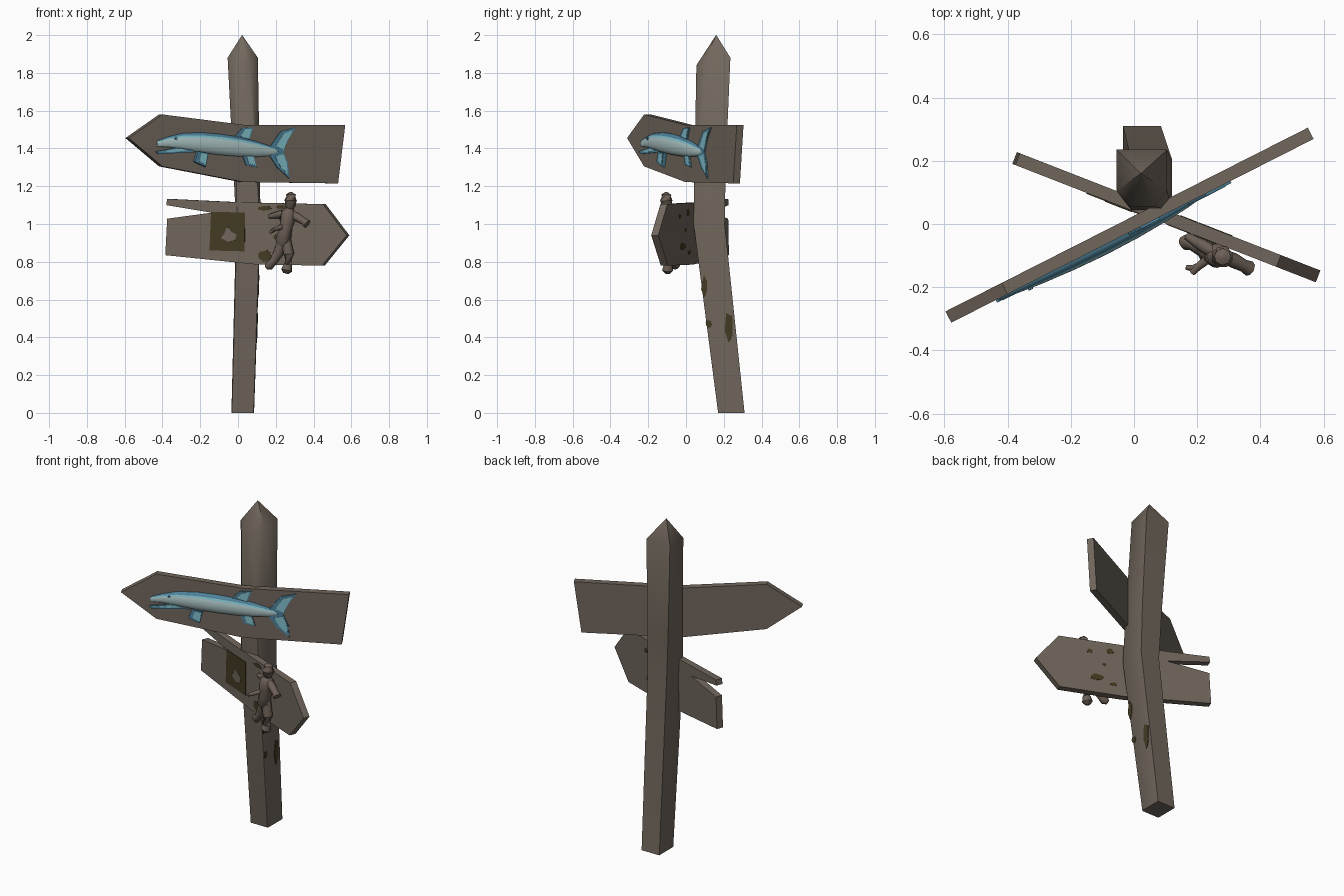
import bpy, bmesh, math, random
from mathutils import Vector

random.seed(4)
if "Cube" in bpy.data.objects:
    bpy.data.objects.remove(bpy.data.objects["Cube"])


def material(name, rgb):
    m = bpy.data.materials.new(name)
    m.use_nodes = True
    m.diffuse_color = (*rgb, 1)
    m.node_tree.nodes["Principled BSDF"].inputs["Base Color"].default_value = (*rgb, 1)
    return m


WOOD = material("weathered wood", (.165, .135, .108))
CARVED = material("carved wood", (.15, .115, .092))
MOSS = material("dark moss", (.056, .043, .016))
PALE = material("pale belly", (.43, .58, .58))
TEAL = material("light teal", (.22, .52, .6))
BLUE = material("slate blue", (.075, .22, .32))


def finish(name, bm, mats, smooth=None):
    bmesh.ops.recalc_face_normals(bm, faces=bm.faces)
    me = bpy.data.meshes.new(name)
    bm.to_mesh(me)
    bm.free()
    ob = bpy.data.objects.new(name, me)
    bpy.context.collection.objects.link(ob)
    for m in mats:
        me.materials.append(m)
    if smooth:
        bpy.ops.object.select_all(action='DESELECT')
        ob.select_set(True)
        bpy.context.view_layer.objects.active = ob
        bpy.ops.object.shade_smooth_by_angle(angle=math.radians(smooth))
    return ob


def loft(name, rings, mats, smooth=None, closed=True, rule=None):
    """Skin a list of equal-length rings and cap both ends."""
    bm = bmesh.new()
    vs = [[bm.verts.new(p) for p in r] for r in rings]
    n = len(rings[0])
    for a, b in zip(vs, vs[1:]):
        for i in range(n if closed else n - 1):
            j = (i + 1) % n
            f = bm.faces.new((a[i], a[j], b[j], b[i]))
            if rule:
                f.material_index = rule(i)
    bm.faces.new(vs[0])
    bm.faces.new(vs[-1])
    return finish(name, bm, mats, smooth)


def plane(y0, slope):
    """Map (x, z, depth in front) onto an upright board turned in plan."""
    n = Vector((slope, -1, 0)).normalized()
    return lambda x, z, d=0: Vector((x, y0 + slope * x, z)) + n * d


def plate(name, at, outline, d0, d1, mat):
    loft(name, [[at(x, z, d) for x, z in outline] for d in (d0, d1)], [mat])


def blob(cx, cz, rx, rz, n=11):
    pts = []
    for i in range(n):
        a, k = i * math.tau / n, random.uniform(.7, 1.1)
        pts.append((cx + rx * k * math.cos(a), cz + rz * k * math.sin(a)))
    return pts


def tube(name, pts, radii, mat, sides=8):
    pts = [Vector(p) for p in pts]
    rings = []
    for i, (p, r) in enumerate(zip(pts, radii)):
        t = pts[min(i + 1, len(pts) - 1)] - pts[max(i - 1, 0)]
        q = t.to_track_quat('Z', 'Y')
        rings.append([p + q @ Vector((r * math.cos(k * math.tau / sides),
                                      r * math.sin(k * math.tau / sides), 0)) for k in range(sides)])
    loft(name, rings, [mat], 50)


# Bent post: square foot, chamfered front corners toward the pointed top
def ring(x0, x1, y0, y1, c, z, zf):
    return [(x0, y1, z), (x1, y1, z), (x1, y0 + c, z), (x1 - c * .8, y0, zf),
            (x0 + c * .8, y0, zf), (x0, y0 + c, z)]


tip = [(.022 + .001 * math.cos(a), .16 + .001 * math.sin(a), 2)
       for a in (2.4, .7, -.3, -1.2, -1.9, -2.8)]
loft("post", [ring(-.035, .085, .17, .31, .004, 0, 0),
              ring(-.01, .12, .04, .205, .006, 1, 1),
              ring(-.025, .115, .045, .21, .02, 1.3, 1.3),
              ring(-.055, .105, .055, .235, .05, 1.88, 1.84), tip], [WOOD], 42)

# Upper sign pointing to the model's right
upper = plane(-.019, .507)
plate("upper_sign", upper, [(-.578, 1.455), (-.4, 1.58), (.03, 1.525), (.568, 1.525),
                            (.53, 1.215), (.03, 1.222), (-.4, 1.305)], 0, -.04, WOOD)

# Lower sign with a split end pointing to the model's left
lower = plane(.04, -.39)
plate("lower_sign", lower, [(-.385, .835), (-.375, 1.028), (-.14, 1.06), (-.38, 1.1),
                            (-.375, 1.133), (0, 1.115), (.45, 1.105), (.575, .94),
                            (.445, .78), (.1, .785)], 0, -.04, WOOD)

# Painted sea creature: domed body with blue back and belly edges
stations = [(-.43, 1.41, 1.44, .006), (-.37, 1.407, 1.462, .012), (-.3, 1.395, 1.48, .02),
            (-.2, 1.378, 1.485, .027), (-.1, 1.366, 1.477, .03), (0, 1.358, 1.462, .028),
            (.09, 1.355, 1.44, .022), (.165, 1.36, 1.415, .014), (.21, 1.37, 1.4, .006)]
steps = 12
body = []
for x, lo, hi, depth in stations:
    body.append([upper(x, (lo + hi) / 2 + (hi - lo) / 2 * math.cos(k * math.pi / steps),
                       depth * math.sin(k * math.pi / steps)) for k in range(steps + 1)])
loft("creature_body", body, [PALE, BLUE, TEAL], 50, False,
     lambda i: 1 if i < 3 or i == steps - 1 else (2 if i == 3 else 0))
plate("creature_lower_jaw", upper, [(-.437, 1.385), (-.425, 1.37), (-.33, 1.375), (-.23, 1.38),
                                    (-.29, 1.42), (-.34, 1.402)], 0, .009, BLUE)
plate("creature_jaw_inside", upper, [(-.42, 1.383), (-.34, 1.382), (-.27, 1.39),
                                     (-.31, 1.4), (-.35, 1.394)], .009, .011, TEAL)
eye = [(-.335 + .007 * math.cos(a * math.tau / 8), 1.452 + .006 * math.sin(a * math.tau / 8))
       for a in range(8)]
plate("creature_eye", upper, eye, .01, .021, BLUE)

# Fins: slate outline with a teal inset
fins = {"dorsal_fin": [(-.02, 1.462), (.02, 1.508), (.08, 1.512), (.055, 1.44)],
        "rear_fin": [(.02, 1.37), (.04, 1.312), (.097, 1.3), (.08, 1.365)],
        "flipper": [(-.22, 1.385), (-.237, 1.33), (-.18, 1.303), (-.165, 1.375)],
        "tail_upper": [(.16, 1.4), (.225, 1.49), (.305, 1.512), (.265, 1.45), (.235, 1.375)],
        "tail_lower": [(.16, 1.37), (.205, 1.3), (.268, 1.242), (.262, 1.32), (.235, 1.385)]}
for name, pts in fins.items():
    cx = sum(p[0] for p in pts) / len(pts)
    cz = sum(p[1] for p in pts) / len(pts)
    out = .02 if name == "flipper" else .007
    plate(name, upper, pts, 0, out, BLUE)
    inset = [(cx + .62 * (x - cx) + .007, cz + .75 * (z - cz)) for x, z in pts]
    plate(name + "_inset", upper, inset, out, out + .002, TEAL)

# Dark square panel with a bare patch, and moss on both faces of the lower sign
plate("dark_panel", lower, [(-.15, .86), (-.142, 1.065), (.038, 1.06), (.035, .855)], 0, .003, MOSS)
plate("bare_patch", lower, [(-.09, .925), (-.07, .95), (-.058, .985), (-.03, .96),
                            (-.005, .945), (-.015, .915), (-.05, .905)], .003, .005, WOOD)
for i, b in enumerate([(.145, 1.085, .04, .014), (.235, 1.09, .03, .014), (.14, .83, .035, .035),
                       (.2, .93, .012, .014), (.23, 1.03, .02, .015)]):
    plate(f"front_moss_{i}", lower, blob(*b), 0, .002, MOSS)
for i, b in enumerate([(.17, 1.06, .022, .02), (.28, 1.04, .018, .014), (.2, .97, .01, .01),
                       (.24, .88, .04, .025), (.15, .85, .025, .014)]):
    plate(f"back_moss_{i}", lower, blob(*b), -.04, -.042, MOSS)


# Moss on the side of the post
def post_side(y, z, d=0):
    return Vector((.085 + .035 * z + d, y, z))


for i, b in enumerate([(.098, .67, .018, .055), (.122, .47, .018, .025), (.228, .46, .022, .085)]):
    plate(f"post_moss_{i}", post_side, blob(*b), -.002, .003, MOSS)

# Carved doll hanging on the lower sign
limbs = {
    "doll_head": [(.29, 1.168, .03, .008), (.292, 1.155, .032, .027), (.291, 1.125, .033, .035),
                  (.288, 1.095, .032, .026), (.285, 1.075, .03, .014)],
    "doll_torso": [(.288, 1.085, .03, .016), (.28, 1.06, .032, .04), (.272, 1.01, .034, .04),
                   (.262, .96, .034, .036), (.25, .91, .03, .042), (.245, .88, .028, .025)],
    "doll_right_leg": [(.25, .92, .028, .03), (.225, .85, .028, .029), (.195, .8, .028, .022),
                       (.175, .78, .03, .026), (.16, .77, .032, .012)],
    "doll_left_leg": [(.262, .92, .028, .03), (.28, .84, .028, .029), (.275, .785, .03, .023),
                      (.27, .755, .034, .03), (.266, .738, .036, .014)],
    "doll_left_arm": [(.28, 1.06, .03, .02), (.325, 1.035, .03, .024), (.36, 1.015, .034, .02),
                      (.378, 1.0, .036, .025)],
    "doll_right_arm": [(.275, 1.06, .03, .02), (.225, 1.05, .022, .02), (.17, 1.04, .012, .012)],
    "doll_forearm": [(.262, .99, .04, .016), (.235, .975, .09, .012), (.225, .968, .115, .01)],
    "doll_peg": [(.235, .975, .085, .009), (.222, .965, .1, .01), (.205, .955, .105, .008)],
}
for name, pts in limbs.items():
    tube(name, [lower(x, z, d) for x, z, d, r in pts], [p[3] for p in pts], CARVED)
